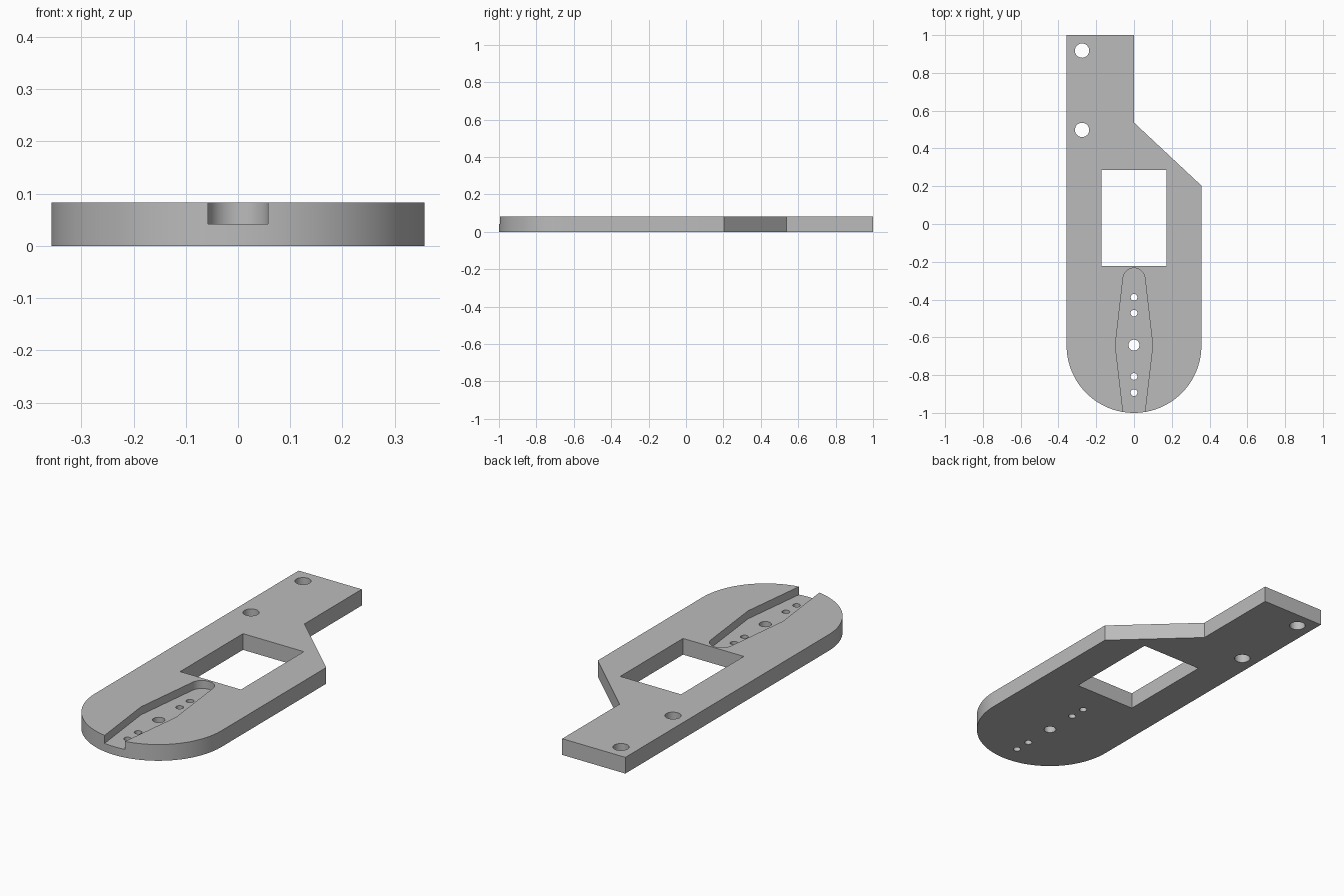
import bpy
import bmesh
from math import pi, sin, cos

cube = bpy.data.objects.get("Cube")
if cube:
    bpy.data.objects.remove(cube, do_unlink=True)

THICK = 0.083
FLOOR = 0.042
RADIUS = 0.357
END_Y = RADIUS - 1

grey = bpy.data.materials.new("plain grey")
grey.use_nodes = True
grey.diffuse_color = (0.5, 0.5, 0.5, 1)
grey.node_tree.nodes["Principled BSDF"].inputs["Base Color"].default_value = grey.diffuse_color


def arc(x, y, r, start, end, steps):
    """Points along a circular arc."""
    angles = [start + (end - start) * i / steps for i in range(steps + 1)]
    return [(x + r * cos(a), y + r * sin(a)) for a in angles]


def prism(name, outline, low, high):
    """Extrude a counter-clockwise outline between two heights."""
    bm = bmesh.new()
    face = bm.faces.new([bm.verts.new((x, y, low)) for x, y in outline])
    top = bmesh.ops.extrude_face_region(bm, geom=[face])["geom"]
    bmesh.ops.translate(bm, vec=(0, 0, high - low),
                        verts=[v for v in top if isinstance(v, bmesh.types.BMVert)])
    bmesh.ops.recalc_face_normals(bm, faces=bm.faces)
    mesh = bpy.data.meshes.new(name)
    bm.to_mesh(mesh)
    bm.free()
    mesh.materials.append(grey)
    obj = bpy.data.objects.new(name, mesh)
    bpy.context.collection.objects.link(obj)
    return obj


# Plate with a rounded front end and an offset rear arm
outline = arc(0, END_Y, RADIUS, pi, 2 * pi, 64)
outline += [(RADIUS, 0.203), (0, 0.537), (0, 1), (-RADIUS, 1)]
plate = prism("mounting_plate", outline, 0, THICK)

# Square window through the plate
window = [(-0.172, -0.222), (0.172, -0.222), (0.172, 0.286), (-0.172, 0.286)]
cutters = [prism("window_cutter", window, -0.1, 0.2)]

# Tapered recess, open at the front end
recess = [(-0.051, -1.05), (0.051, -1.05), (0.099, END_Y)]
recess += arc(0, -0.291, 0.058, 0.1, pi - 0.1, 24) + [(-0.099, END_Y)]
cutters.append(prism("recess_cutter", recess, FLOOR, 0.2))

# Arm holes, centre hole and the small holes along the recess
holes = [(-0.275, 0.918, 0.038), (-0.275, 0.498, 0.038), (0, END_Y + 0.002, 0.029)]
holes += [(0, y, 0.018) for y in (-0.388, -0.472, -0.807, -0.893)]
for x, y, r in holes:
    cutters.append(prism("hole_cutter", arc(x, y, r, 0, 2 * pi, 32)[:-1], -0.1, 0.2))

# Cut everything, then discard the cutters
for cutter in cutters:
    cutter.hide_render = True
    cut = plate.modifiers.new(cutter.name, "BOOLEAN")
    cut.operation = "DIFFERENCE"
    cut.solver = "EXACT"
    cut.object = cutter
bpy.context.view_layer.update()
result = bpy.data.meshes.new_from_object(
    plate.evaluated_get(bpy.context.evaluated_depsgraph_get()))
plate.modifiers.clear()
plate.data = result
for cutter in cutters:
    bpy.data.objects.remove(cutter, do_unlink=True)

# Smooth curved walls with crisp edges
bpy.ops.object.select_all(action="DESELECT")
plate.select_set(True)
bpy.context.view_layer.objects.active = plate
bpy.ops.object.shade_smooth_by_angle(angle=pi / 9)
